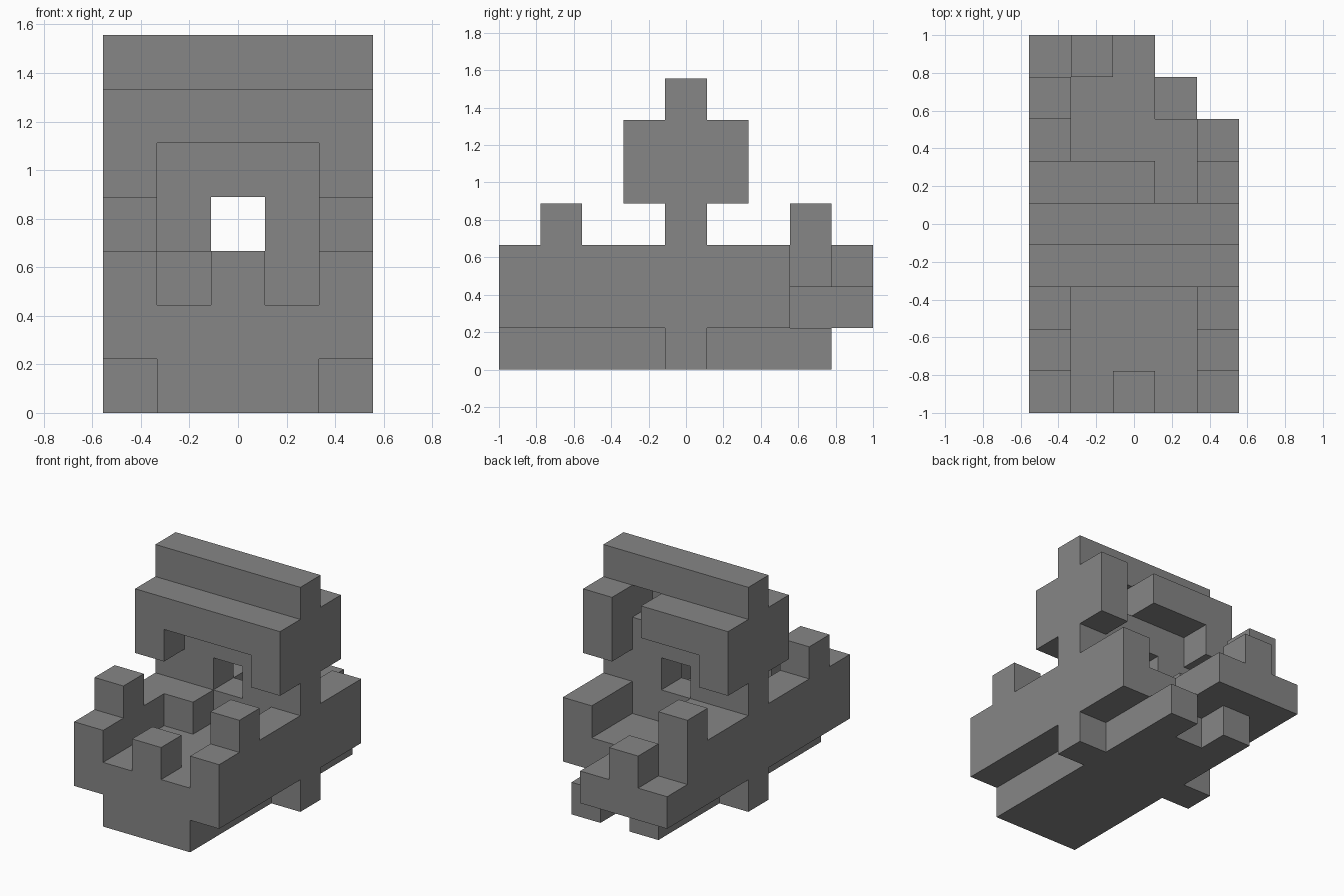
import bpy, bmesh
from itertools import product
from mathutils import Vector

cube = bpy.data.objects.get("Cube")
if cube:
    bpy.data.objects.remove(cube, do_unlink=True)

# Grid: 5 wide, 9 long, 7 high
UNIT = 2 / 9
CENTRE = Vector((2.5, 4.5, 0))

grey = bpy.data.materials.new("plain_grey")
grey.use_nodes = True
colour = (0.24, 0.24, 0.24, 1)
grey.diffuse_color = colour
grey.node_tree.nodes["Principled BSDF"].inputs["Base Color"].default_value = colour


def block(xs, ys, zs):
    """Set of grid cells; each argument is a list or range of cell indices."""
    return set(product(xs, ys, zs))


WIDTH = range(5)
SIDES = (0, 4)
INNER = range(1, 4)
BODY = range(7)

parts = {}

# Lower body
parts["keel"] = block(INNER, BODY, [0]) | block((1, 3), [7], [0])
parts["side_foot"] = block(SIDES, [4], [0])
parts["deck"] = block(WIDTH, BODY, [1]) | block(range(3), (7, 8), [1])

# Walls and posts around the deck
parts["side_wall"] = block(SIDES, BODY, [2])
parts["front_post"] = block(SIDES, [1], [3])
parts["front_stub"] = block([2], [0], [2])
parts["back_post"] = block([0], [7], (2, 3))
parts["back_stub"] = block([1], [8], [2])
parts["seat_block"] = block([1], (3, 5), [2])

# Cross wall with its window and rear recess
parts["cross_wall"] = (block(INNER, [4], [2]) | block(WIDTH, [4], range(3, 6))) \
    - {(2, 4, 3), (3, 4, 5)}

# Canopy with hanging corners and a gap at the rear
parts["canopy"] = (block(WIDTH, (3, 5), [5]) | block(SIDES, (3, 5), [4])) \
    - {(3, 5, 5)}
parts["roof_ridge"] = block(WIDTH, [4], [6])

filled = set().union(*parts.values())


def build(name, cells):
    """Make one part, leaving out faces that touch another cell."""
    bm = bmesh.new()
    for cell in sorted(cells):
        for axis, sign in product(range(3), (-1, 1)):
            normal = Vector((0, 0, 0))
            normal[axis] = sign
            beside = tuple(int(c + n) for c, n in zip(cell, normal))
            if beside in filled:
                continue
            u, v = Vector((0, 0, 0)), Vector((0, 0, 0))
            u[(axis + 1) % 3] = 0.5
            v[(axis + 2) % 3] = 0.5 * sign
            mid = Vector(cell) + Vector((0.5, 0.5, 0.5)) + normal / 2 - CENTRE
            corners = (mid - u - v, mid + u - v, mid + u + v, mid - u + v)
            bm.faces.new([bm.verts.new(c * UNIT) for c in corners])
    bmesh.ops.remove_doubles(bm, verts=bm.verts, dist=0.001)
    bmesh.ops.dissolve_limit(bm, angle_limit=0.01, verts=bm.verts, edges=bm.edges)
    mesh = bpy.data.meshes.new(name)
    bm.to_mesh(mesh)
    bm.free()
    mesh.materials.append(grey)
    bpy.context.collection.objects.link(bpy.data.objects.new(name, mesh))


for name, cells in parts.items():
    build(name, cells)
